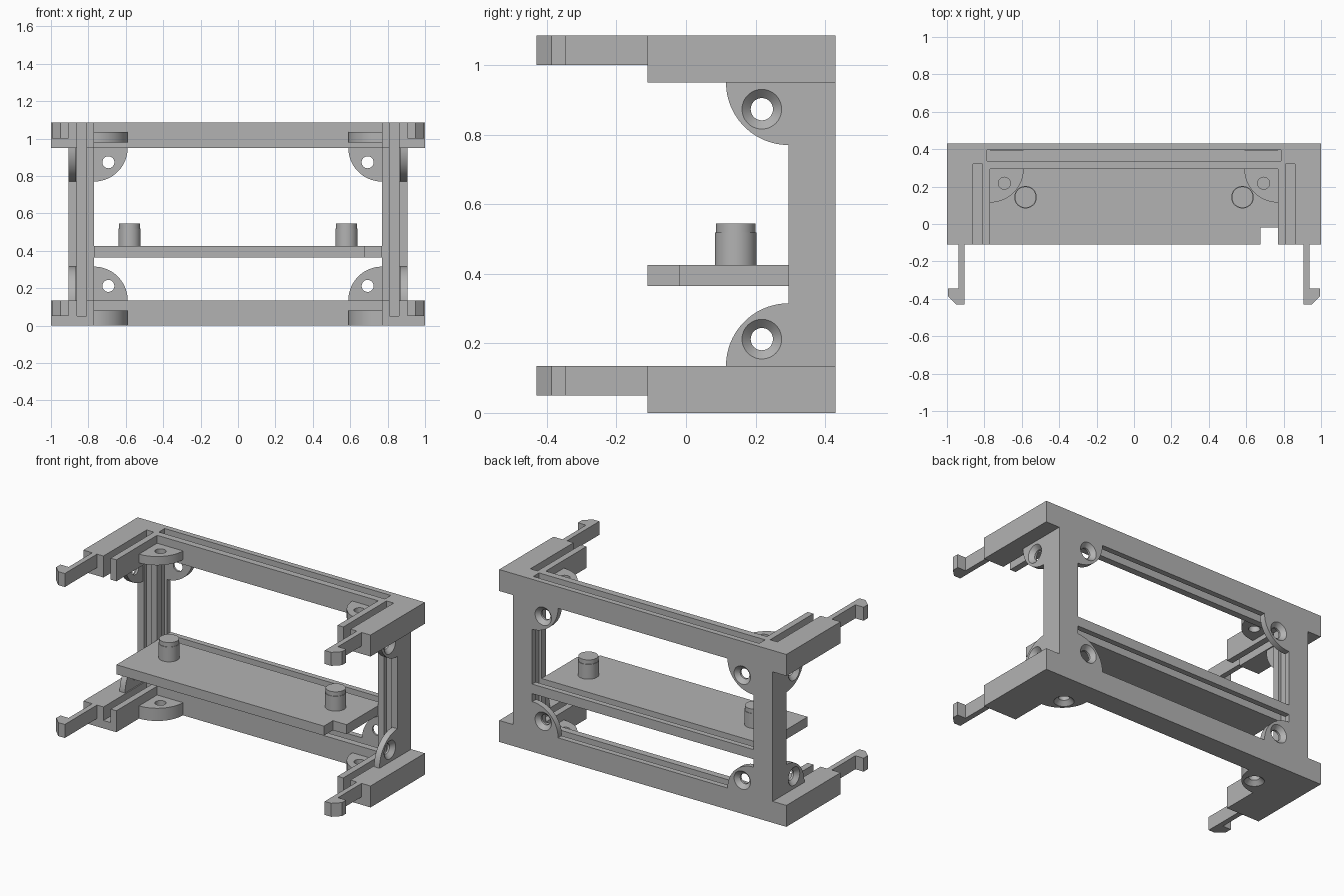
import bpy, bmesh
from mathutils import Matrix, Vector
from math import cos, sin, pi

cube = bpy.data.objects.get("Cube")
if cube:
    bpy.data.objects.remove(cube, do_unlink=True)

GREY = bpy.data.materials.new("plain grey")
GREY.use_nodes = True
GREY.diffuse_color = (0.45, 0.45, 0.45, 1)
GREY.node_tree.nodes["Principled BSDF"].inputs["Base Color"].default_value = GREY.diffuse_color


def finish(name, bm):
    bmesh.ops.recalc_face_normals(bm, faces=bm.faces)
    me = bpy.data.meshes.new(name)
    bm.to_mesh(me)
    bm.free()
    me.materials.append(GREY)
    ob = bpy.data.objects.new(name, me)
    bpy.context.collection.objects.link(ob)
    return ob


def prism(name, pts, z0, z1):
    """Outline in x, y pulled up from z0 to z1."""
    bm = bmesh.new()
    face = bm.faces.new([bm.verts.new((x, y, z0)) for x, y in pts])
    top = bmesh.ops.extrude_face_region(bm, geom=[face])["geom"]
    verts = [v for v in top if isinstance(v, bmesh.types.BMVert)]
    bmesh.ops.translate(bm, verts=verts, vec=(0, 0, z1 - z0))
    return finish(name, bm)


def box(name, x0, x1, y0, y1, z0, z1):
    return prism(name, [(x0, y0), (x1, y0), (x1, y1), (x0, y1)], z0, z1)


def cone(name, x, y, z0, z1, r0, r1):
    bm = bmesh.new()
    bmesh.ops.create_cone(bm, cap_ends=True, segments=48, radius1=r0, radius2=r1,
                          depth=z1 - z0, matrix=Matrix.Translation((x, y, (z0 + z1) / 2)))
    return finish(name, bm)


def combine(ob, other, operation):
    """Apply a boolean and remove the helper."""
    mod = ob.modifiers.new("bool", "BOOLEAN")
    mod.operation, mod.solver, mod.object = operation, "EXACT", other
    other.hide_render = True
    bpy.context.view_layer.update()
    deps = bpy.context.evaluated_depsgraph_get()
    me = bpy.data.meshes.new_from_object(ob.evaluated_get(deps))
    ob.modifiers.clear()
    ob.data = me
    bpy.data.objects.remove(other, do_unlink=True)


def placed_copy(ob, name, matrix):
    me = ob.data.copy()
    me.transform(matrix)
    if matrix.determinant() < 0:
        me.flip_normals()
    new = bpy.data.objects.new(name, me)
    bpy.context.collection.objects.link(new)
    return new


def smooth(ob):
    bpy.ops.object.select_all(action="DESELECT")
    ob.select_set(True)
    bpy.context.view_layer.objects.active = ob
    bpy.ops.object.shade_smooth_by_angle(angle=0.5)


H = 1.085            # overall height
RAIL = 0.135         # rail height
IN, OUT = 0.77, 0.905   # column inner and outer faces
FRONT, MID, BACK = -0.11, 0.295, 0.43
SIDES = ((1, "left"), (-1, "right"))


def mirrored_box(name, s, x0, x1, *rest):
    return box(name, min(s * x0, s * x1), max(s * x0, s * x1), *rest)


# Frame: two rails with arms, joined by columns
frame = box("frame", -1, 1, MID, BACK, 0, RAIL)
combine(frame, box("rail", -1, 1, MID, BACK, H - RAIL, H), "UNION")
for s, side in SIDES:
    combine(frame, mirrored_box("column", s, IN, OUT, MID, BACK, 0.05, H - 0.05), "UNION")
    for z in (0, H - RAIL):
        combine(frame, mirrored_box("arm", s, IN, 1, FRONT, BACK, z, z + RAIL), "UNION")

# Panel slots open at the top, and at the front for the sides
for s, side in SIDES:
    combine(frame, mirrored_box("slot", s, 0.81, 0.86, -0.2, 0.32, 0.05, 1.2), "DIFFERENCE")


def back_slot():
    return box("slot", -0.787, 0.787, 0.337, 0.395, 0.05, 1.2)


combine(frame, back_slot(), "DIFFERENCE")

# Shelf with a corner notch, split by the back panel slot
shelf = prism("shelf", [(-IN, FRONT), (0.675, FRONT), (0.675, -0.02), (IN, -0.02),
                        (IN, BACK), (-IN, BACK)], 0.365, 0.425)
combine(shelf, back_slot(), "DIFFERENCE")

# Pegs on the shelf
for s, side in SIDES:
    smooth(cone(side + "_peg", s * 0.58, 0.143, 0.425, 0.518, 0.06, 0.06))
    smooth(cone(side + "_peg_cap", s * 0.58, 0.143, 0.518, 0.545, 0.057, 0.057))

# Snap clips with chamfered hooks
for s, side in SIDES:
    hook = [(OUT, FRONT), (0.938, FRONT), (0.938, -0.345), (0.995, -0.345),
            (0.995, -0.387), (0.95, -BACK), (OUT, -BACK)]
    for level, z in (("lower", 0.05), ("upper", H - 0.085)):
        prism(f"{level}_{side}_clip", [(s * x, y) for x, y in hook], z, z + 0.085)


# Quarter-round screw tab: corner at the origin, outer face at z = 0
def make_tab(thick, sunk):
    R, c = 0.18, 0.077
    arc = [(R * cos(i * pi / 48), R * sin(i * pi / 48)) for i in range(25)]
    tab = prism("tab", [(0, 0)] + arc, 0, thick)
    combine(tab, cone("hole", c, c, -0.1, 0.2, 0.032, 0.032), "DIFFERENCE")
    if sunk:
        combine(tab, cone("sink", c, c, -0.01, 0.025, 0.067, 0.032), "DIFFERENCE")
    smooth(tab)
    return tab


def frame_matrix(u, v, w, origin):
    m = Matrix((u, v, w)).transposed().to_4x4()
    m.translation = Vector(origin)
    return m


wall_tab, floor_tab, roof_tab = make_tab(0.038, True), make_tab(0.08, True), make_tab(0.055, False)
for s, side in SIDES:
    inward = (-s, 0, 0)
    for level, z, up in (("lower", RAIL, 1), ("upper", H - RAIL, -1)):
        placed_copy(wall_tab, f"{level}_{side}_side_tab",
                    frame_matrix((0, -1, 0), (0, 0, up), inward, (s * OUT, MID, z)))
        placed_copy(wall_tab, f"{level}_{side}_back_tab",
                    frame_matrix(inward, (0, 0, up), (0, -1, 0), (s * IN, BACK, z)))
    for tab, name, z in ((floor_tab, "bottom", 0), (roof_tab, "top", 0.98)):
        placed_copy(tab, f"{name}_{side}_tab",
                    frame_matrix(inward, (0, -1, 0), (0, 0, 1), (s * IN, MID, z)))
for tab in (wall_tab, floor_tab, roof_tab):
    bpy.data.objects.remove(tab, do_unlink=True)
